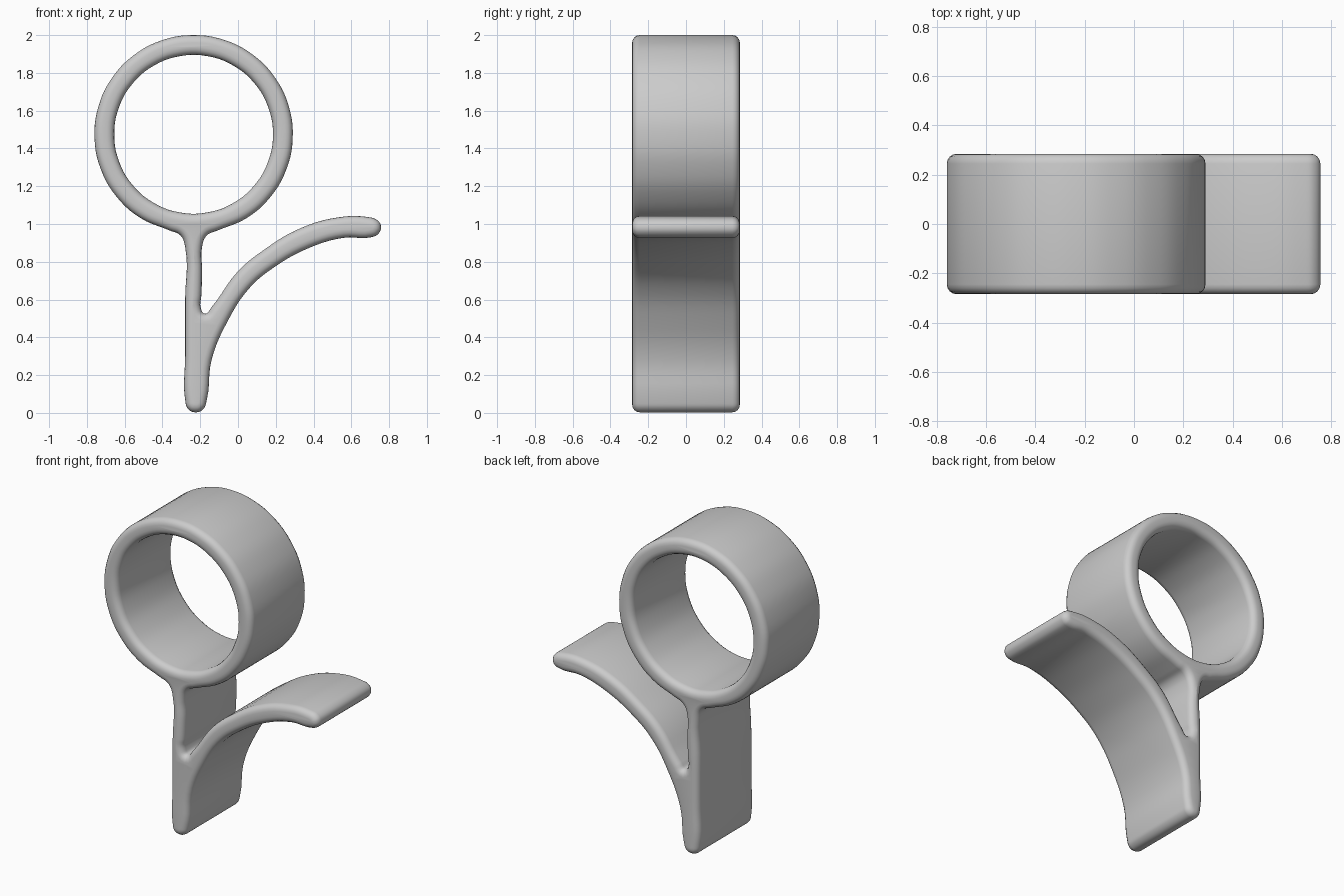
import bpy
from math import cos, sin, radians
from mathutils import Vector

if "Cube" in bpy.data.objects:
    bpy.data.objects.remove(bpy.data.objects["Cube"], do_unlink=True)

CENTRE = Vector((-0.235, 1.475))
HALF_DEPTH, ROUNDING = 0.285, 0.04


def arc(radius, start, end, count):
    """Points on a circle around the ring's centre."""
    angles = [radians(start + (end - start) * i / count) for i in range(count + 1)]
    return [CENTRE + radius * Vector((cos(a), sin(a))) for a in angles]


def add_loop(curve, points):
    """Closed smooth loop through the points."""
    spline = curve.splines.new("BEZIER")
    spline.bezier_points.add(len(points) - 1)
    for knot, p in zip(spline.bezier_points, points):
        knot.co = (p[0], p[1], 0)
        knot.handle_left_type = knot.handle_right_type = "AUTO"
    spline.use_cyclic_u = True


# Left side of the stem, going down to the rounded foot
stem_left = [(-0.305, 0.94), (-0.28, 0.88), (-0.28, 0.6), (-0.28, 0.3),
             (-0.28, 0.07), (-0.264, 0.02), (-0.225, 0.003), (-0.184, 0.02)]
# Underside of the leaf, from the foot to the tip
leaf_under = [(-0.165, 0.07), (-0.14, 0.28), (-0.055, 0.485), (0.06, 0.66),
              (0.19, 0.77), (0.38, 0.875), (0.56, 0.927), (0.705, 0.93)]
# Tip and upper side of the leaf, back to the fork
leaf_upper = [(0.743, 0.948), (0.757, 0.985), (0.738, 1.02), (0.685, 1.037),
              (0.53, 1.035), (0.325, 0.975), (0.14, 0.865), (0, 0.75),
              (-0.14, 0.56), (-0.175, 0.525)]
# Right side of the stem, from the fork up to the ring
stem_right = [(-0.198, 0.56), (-0.194, 0.62), (-0.19, 0.75), (-0.19, 0.88), (-0.165, 0.94)]

# Extruded outline with a round hole and softened rims
profile = bpy.data.curves.new("ring_stand_profile", "CURVE")
profile.dimensions = "2D"
profile.fill_mode = "BOTH"
profile.resolution_u = 5
profile.extrude = HALF_DEPTH - ROUNDING
profile.bevel_depth = ROUNDING
profile.bevel_resolution = 3
profile.offset = -ROUNDING
add_loop(profile, arc(0.525, -76, 256, 18) + stem_left + leaf_under + leaf_upper + stem_right)
add_loop(profile, arc(0.42, 0, 340, 17))

stand = bpy.data.objects.new("ring_stand", profile)
stand.rotation_euler.x = radians(90)
bpy.context.collection.objects.link(stand)

# Plain grey finish
grey = bpy.data.materials.new("light_grey")
grey.use_nodes = True
grey.diffuse_color = (0.6, 0.6, 0.6, 1)
grey.node_tree.nodes["Principled BSDF"].inputs["Base Color"].default_value = grey.diffuse_color
profile.materials.append(grey)

# Turn the profile into a mesh, join its seams and shade it smooth
bpy.ops.object.select_all(action="DESELECT")
stand.select_set(True)
bpy.context.view_layer.objects.active = stand
bpy.ops.object.convert(target="MESH")
stand = bpy.context.object
bpy.ops.object.mode_set(mode="EDIT")
bpy.ops.mesh.select_all(action="SELECT")
bpy.ops.mesh.remove_doubles(threshold=0.0005)
bpy.ops.mesh.normals_make_consistent(inside=False)
bpy.ops.object.mode_set(mode="OBJECT")
bpy.ops.object.shade_smooth_by_angle(angle=radians(40))
